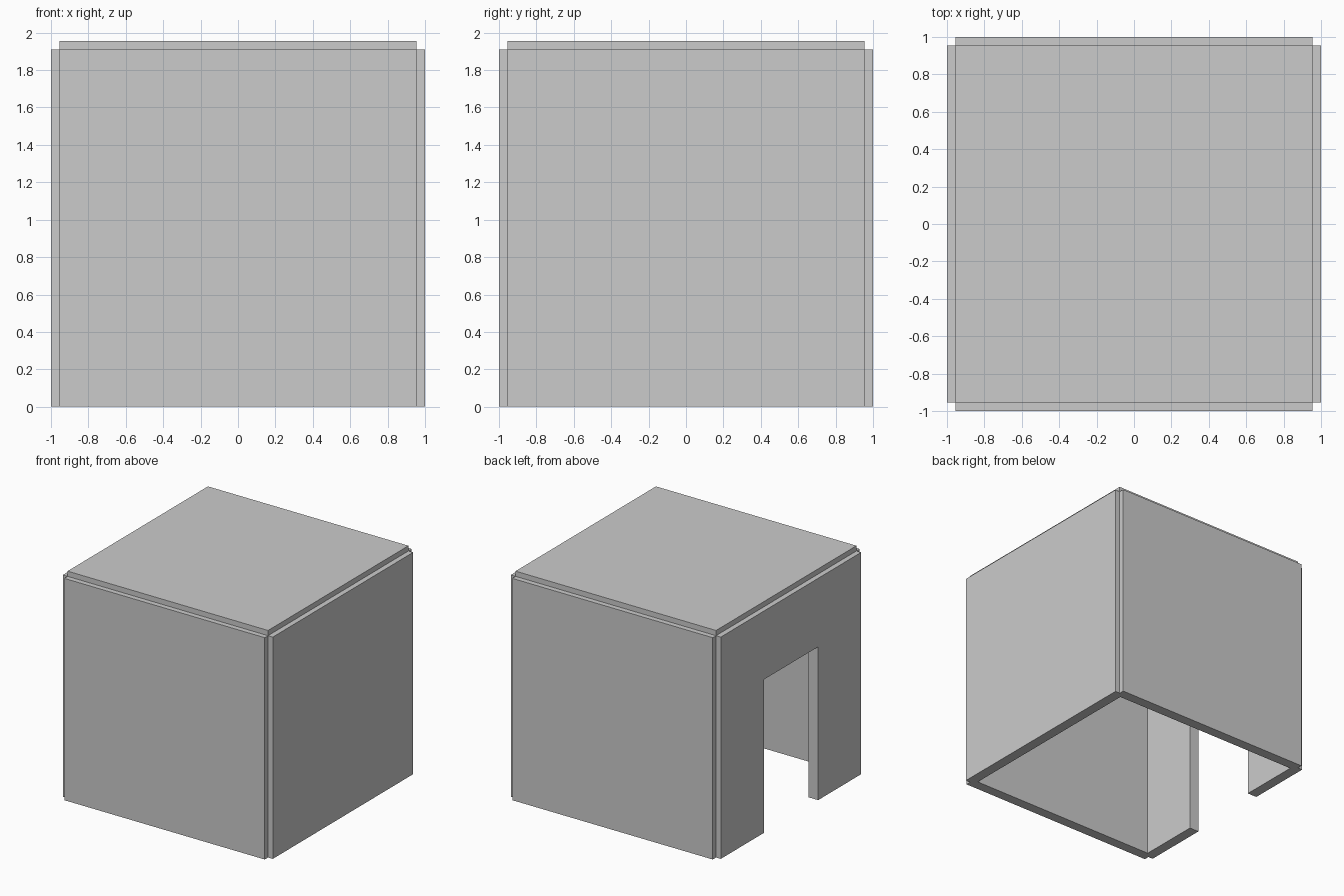
import bpy
import bmesh
from math import pi
from mathutils import Matrix, Vector

if "Cube" in bpy.data.objects:
    bpy.data.objects.remove(bpy.data.objects["Cube"])

H = 0.955        # half width of every panel (also wall centre-line distance)
T = 0.09         # panel thickness
TOP = 1.91       # wall height
DOOR_W, DOOR_H = 0.37, 1.32   # doorway half width and height


def panel(name, outline, matrix):
    """Extrude a flat outline by T, centred on its own plane."""
    bm = bmesh.new()
    face = bm.faces.new([bm.verts.new((u, v, -T / 2)) for u, v in outline])
    res = bmesh.ops.extrude_face_region(bm, geom=[face])
    moved = [g for g in res["geom"] if isinstance(g, bmesh.types.BMVert)]
    bmesh.ops.translate(bm, verts=moved, vec=Vector((0, 0, T)))
    bmesh.ops.transform(bm, matrix=matrix, verts=bm.verts)
    bmesh.ops.recalc_face_normals(bm, faces=bm.faces)
    mesh = bpy.data.meshes.new(name)
    bm.to_mesh(mesh)
    bm.free()
    bpy.context.collection.objects.link(bpy.data.objects.new(name, mesh))


def wall_matrix(turn):
    """Stand a panel upright at the front, then turn it around the room."""
    return (Matrix.Rotation(turn, 4, 'Z') @ Matrix.Translation((0, -H, 0))
            @ Matrix.Rotation(pi / 2, 4, 'X'))


# Three solid walls
solid = [(-H, 0), (H, 0), (H, TOP), (-H, TOP)]
for i, name in enumerate(("front_wall", "right_wall", "back_wall")):
    panel(name, solid, wall_matrix(i * pi / 2))

# Left wall with doorway
doorway = [(-H, 0), (-DOOR_W, 0), (-DOOR_W, DOOR_H), (DOOR_W, DOOR_H),
           (DOOR_W, 0), (H, 0), (H, TOP), (-H, TOP)]
panel("door_wall", doorway, wall_matrix(-pi / 2))

# Flat roof
panel("roof", [(-H, -H), (H, -H), (H, H), (-H, H)],
      Matrix.Translation((0, 0, TOP)))
